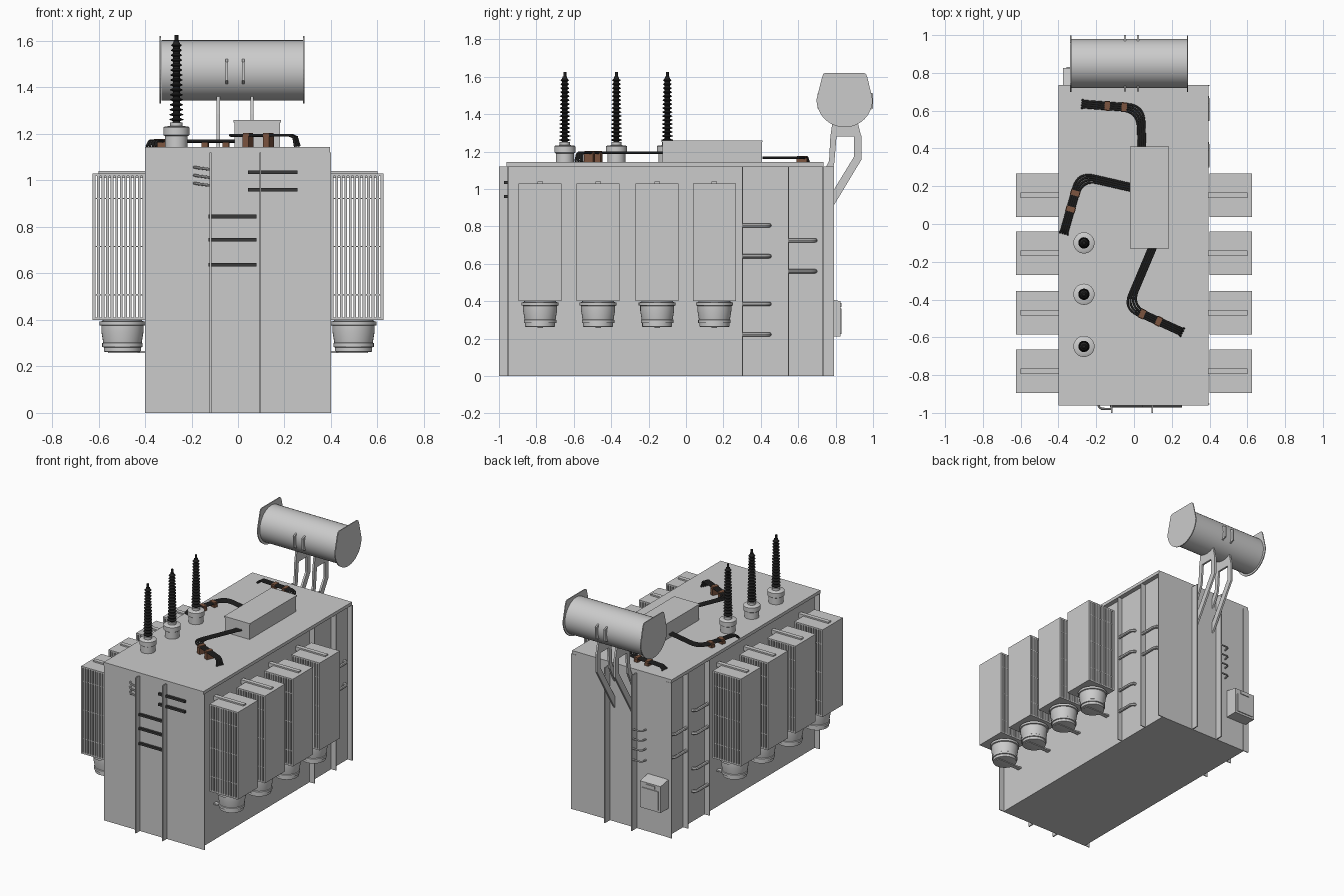
import bpy, bmesh, math
from mathutils import Vector, Matrix

if "Cube" in bpy.data.objects:
    bpy.data.objects.remove(bpy.data.objects["Cube"])


def material(name, rgb):
    m = bpy.data.materials.new(name)
    m.diffuse_color = (*rgb, 1)
    m.use_nodes = True
    m.node_tree.nodes["Principled BSDF"].inputs["Base Color"].default_value = m.diffuse_color
    return m


BLACK = material("black", (0.015, 0.015, 0.015))
CABLE = material("cable", (0.04, 0.04, 0.04))
BROWN = material("brown", (0.20, 0.09, 0.05))


def smooth(ob, angle=35):
    bpy.ops.object.select_all(action='DESELECT')
    ob.select_set(True)
    bpy.context.view_layer.objects.active = ob
    bpy.ops.object.shade_smooth_by_angle(angle=math.radians(angle))


def finish(name, bm, mat=None, round_=False):
    bmesh.ops.recalc_face_normals(bm, faces=bm.faces)
    me = bpy.data.meshes.new(name)
    bm.to_mesh(me)
    bm.free()
    ob = bpy.data.objects.new(name, me)
    bpy.context.collection.objects.link(ob)
    if mat:
        me.materials.append(mat)
    if round_:
        smooth(ob)
    return ob


def add_box(bm, x0, x1, y0, y1, z0, z1, rot=0):
    c = Vector(((x0 + x1) / 2, (y0 + y1) / 2, (z0 + z1) / 2))
    size = (abs(x1 - x0), abs(y1 - y0), abs(z1 - z0), 1)
    m = Matrix.Translation(c) @ Matrix.Rotation(rot, 4, 'Z') @ Matrix.Diagonal(size)
    bmesh.ops.create_cube(bm, size=1, matrix=m)


def boxes(name, dims, mat=None):
    bm = bmesh.new()
    for d in dims:
        add_box(bm, *d)
    return finish(name, bm, mat)


def plate(bm, yz, x0, x1):
    """Extrude a side-view outline along x."""
    f = bm.faces.new([bm.verts.new((x0, y, z)) for y, z in yz])
    r = bmesh.ops.extrude_face_region(bm, geom=[f])
    vs = [v for v in r['geom'] if isinstance(v, bmesh.types.BMVert)]
    bmesh.ops.translate(bm, verts=vs, vec=(x1 - x0, 0, 0))


def lathe(name, prof, x, y, mat=None, n=32):
    """Revolve (radius, z) points about a vertical axis."""
    bm = bmesh.new()
    rings = [[bm.verts.new((x + r * math.cos(2 * math.pi * i / n),
                            y + r * math.sin(2 * math.pi * i / n), z))
              for i in range(n)] for r, z in prof]
    for a, b in zip(rings, rings[1:]):
        for i in range(n):
            bm.faces.new((a[i], a[(i + 1) % n], b[(i + 1) % n], b[i]))
    bm.faces.new(rings[0])
    bm.faces.new(rings[-1])
    return finish(name, bm, mat, True)


def tube(name, paths, r, mat=None):
    cu = bpy.data.curves.new(name, 'CURVE')
    cu.dimensions = '3D'
    cu.bevel_depth = r
    cu.bevel_resolution = 2
    cu.use_fill_caps = True
    for pts in paths:
        s = cu.splines.new('POLY')
        s.points.add(len(pts) - 1)
        for p, co in zip(s.points, pts):
            p.co = (*co, 1)
    ob = bpy.data.objects.new(name, cu)
    bpy.context.collection.objects.link(ob)
    if mat:
        cu.materials.append(mat)
    bpy.ops.object.select_all(action='DESELECT')
    ob.select_set(True)
    bpy.context.view_layer.objects.active = ob
    bpy.ops.object.convert(target='MESH')
    smooth(bpy.context.view_layer.objects.active)


# Tank, lid and stiffening ribs
boxes("tank", [(-.362, .362, -.955, .735, 0, 1.125)])
boxes("tank_lid", [(-.40, .395, -.96, .735, 1.12, 1.143)])
ribs = []
for x in (-.118, .096):
    ribs += [(x - .004, x + .004, -1, -.95, 0, 1.12), (x - .004, x + .004, .73, .79, 0, 1.12)]
for s in (-1, 1):
    for y in (-.955, .30, .545, .731):
        ribs.append((s * .355, s * .40, y, y + .006, 0, 1.12))
boxes("tank_ribs", ribs)

# Looped pipes on the tank sides
pipes = []
for s in (-1, 1):
    for y, zs in ((.30, (.805, .64, .385, .222)), (.545, (.725, .56))):
        for z in zs:
            pipes.append([(s * .388, y, z), (s * .388, y + .12, z), (s * .384, y + .136, z),
                          (s * .374, y + .145, z), (s * .355, y + .147, z)])
tube("side_pipes", pipes, .011)

# Radiators with fins, headers and fans
fan = [(.074, .262), (.080, .264), (.080, .282), (.087, .284), (.087, .300), (.083, .303),
       (.091, .350), (.091, .375), (.099, .377), (.099, .393), (.085, .395), (.085, .405)]
for s in (-1, 1):
    for k, y in enumerate((.152, -.154, -.470, -.780)):
        side = "right" if s > 0 else "left"
        bm = bmesh.new()
        n, pitch = 12, .0195
        for i in range(n):
            x = .405 + i * pitch
            add_box(bm, s * (x - .006), s * (x + .006), y - .115, y + .115, .40, 1.03)
        for z, h, w in ((.405, .010, .115), (.508, .005, .112), (.715, .005, .112),
                        (.922, .005, .112), (1.025, .010, .115)):
            add_box(bm, s * .401, s * .621, y - w, y + w, z - h / 2, z + h / 2)
        add_box(bm, s * .355, s * .60, y - .015, y + .015, 1.01, 1.04)
        finish(f"radiator_{side}_{k}", bm)
        lathe(f"fan_{side}_{k}", fan, s * .497, y)
        boxes(f"fan_bracket_{side}_{k}", [(s * .355, s * .56, y - .015, y + .015, .257, .267)])

# High voltage bushings
for k, y in enumerate((-.10, -.372, -.648)):
    lathe(f"bushing_base_{k}", [(.048, 1.14), (.048, 1.19), (.056, 1.195), (.056, 1.228),
                               (.050, 1.232), (.027, 1.234), (.027, 1.25)], -.265, y)
    prof = [(.020, 1.245)]
    for i in range(16):
        z, r = 1.255 + i * .0213, .030 - .0005 * i
        prof += [(.015, z), (r, z + .005), (r, z + .008), (.015, z + .014)]
    prof += [(.012, 1.597), (.012, 1.60), (.008, 1.602), (.008, 1.626)]
    lathe(f"bushing_insulator_{k}", prof, -.265, y, BLACK, 24)

# Oil conservator drum
bm = bmesh.new()
bmesh.ops.create_cone(bm, cap_ends=True, segments=40, radius1=.13, radius2=.13, depth=.61,
                      matrix=Matrix.Translation((-.025, .85, 1.473)) @ Matrix.Rotation(math.pi / 2, 4, 'Y'))
finish("conservator_drum", bm, None, True)
arc = [(.848 + .15 * math.cos(a), 1.478 + .148 * math.sin(a))
       for a in [math.pi + math.pi * i / 24 for i in range(25)]]
outline = arc + [(.970, 1.595), (.962, 1.615), (.950, 1.621), (.746, 1.621), (.734, 1.615), (.727, 1.595)]
bm = bmesh.new()
for x in (-.338, .280):
    plate(bm, outline, x, x + .007)
finish("conservator_end_plates", bm)
bm = bmesh.new()
for x in (-.048, .022):
    for c, e in ((.735, .702), (.965, 1.0)):
        plate(bm, [(c, 1.415), (e, 1.43), (e, 1.51), (c, 1.525)], x - .005, x + .005)
finish("conservator_lugs", bm)

# Conservator support frames
bm = bmesh.new()
for x in (-.085, .06):
    for shape in ([(.772, 1.28), (.785, 1.37), (.915, 1.37), (.937, 1.28)],
                  [(.772, 1.285), (.805, 1.285), (.792, 1.13), (.735, 1.01), (.735, 1.09), (.765, 1.15)],
                  [(.897, 1.285), (.937, 1.285), (.937, 1.155), (.735, .82), (.735, .905), (.897, 1.17)]):
        plate(bm, shape, x - .007, x + .007)
finish("conservator_supports", bm)

# Cable box on the lid
boxes("cable_box", [(-.015, .18, -.125, .405, 1.14, 1.25), (-.02, .185, -.13, .41, 1.25, 1.26)])


# Flat cable bundles with a rounded corner, and their clamps
def bundle(name, a, b, c, z, clamps):
    a, b, c = Vector(a), Vector(b), Vector(c)
    d1, d2 = (b - a).normalized(), (c - b).normalized()
    n1, n2 = Vector((-d1.y, d1.x)), Vector((-d2.y, d2.x))
    miter = (n1 + n2) / (1 + n1.dot(n2))
    paths = []
    for k in range(4):
        o = (k - 1.5) * .011
        p, q, r = a + n1 * o, b + miter * o, c + n2 * o
        s, e = q - d1 * .085, q + d2 * .085
        pts = [p] + [s * (1 - t) ** 2 + q * 2 * t * (1 - t) + e * t * t
                     for t in [i / 8 for i in range(9)]]
        path = [(v.x, v.y, z) for v in pts]
        f = r - d2 * .03
        end = r + n2 * o * .3
        path += [(f.x, f.y, z), (r.x - d2.x * .01, r.y - d2.y * .01, z - .008),
                 (end.x, end.y, 1.146)]
        paths.append(path)
    tube(name, paths, .0062, CABLE)
    ang = math.atan2(d2.y, d2.x)
    bm = bmesh.new()
    for t in clamps:
        p = b + (c - b) * t
        add_box(bm, p.x - .014, p.x + .014, p.y - .026, p.y + .026, 1.142, z - .004, ang)
        add_box(bm, p.x - .014, p.x + .014, p.y - .023, p.y + .023, z - .005, z + .009, ang)
    finish(name + "_clamps", bm, BROWN)


bundle("rear_cables", (.042, .41), (.035, .612), (-.275, .635), 1.167, (.28, .57))
bundle("left_cables", (-.01, .192), (-.285, .255), (-.372, -.05), 1.169, (.30, .58))
bundle("front_cables", (.10, -.12), (-.035, -.44), (.255, -.572), 1.194, (.27, .57))

# Front face bars and hooks
boxes("front_bars", [(-.127, .08, -.972, -.955, z - .008, z + .008) for z in (.845, .745, .637)]
      + [(.043, .255, -.972, -.955, z - .008, z + .008) for z in (1.035, .96)], CABLE)
tube("front_hooks", [[(-.188, -.95, z), (-.186, -.968, z), (-.172, -.978, z - .003),
                      (-.118, -.980, z - .01)] for z in (1.057, 1.022, .988)], .006)

# Rear face rungs and control cabinet
tube("rear_rungs", [[(-.118, .778, z), (-.175, .778, z), (-.19, .768, z), (-.194, .73, z)]
                    for z in (.73, .66, .59, .51)], .006)
bm = bmesh.new()
plate(bm, [(.73, .21), (.825, .21), (.825, .40), (.73, .418)], -.375, -.21)
finish("control_cabinet", bm)
boxes("cabinet_door", [(-.358, -.227, .82, .831, .225, .36), (-.33, -.255, .82, .831, .37, .39)])
